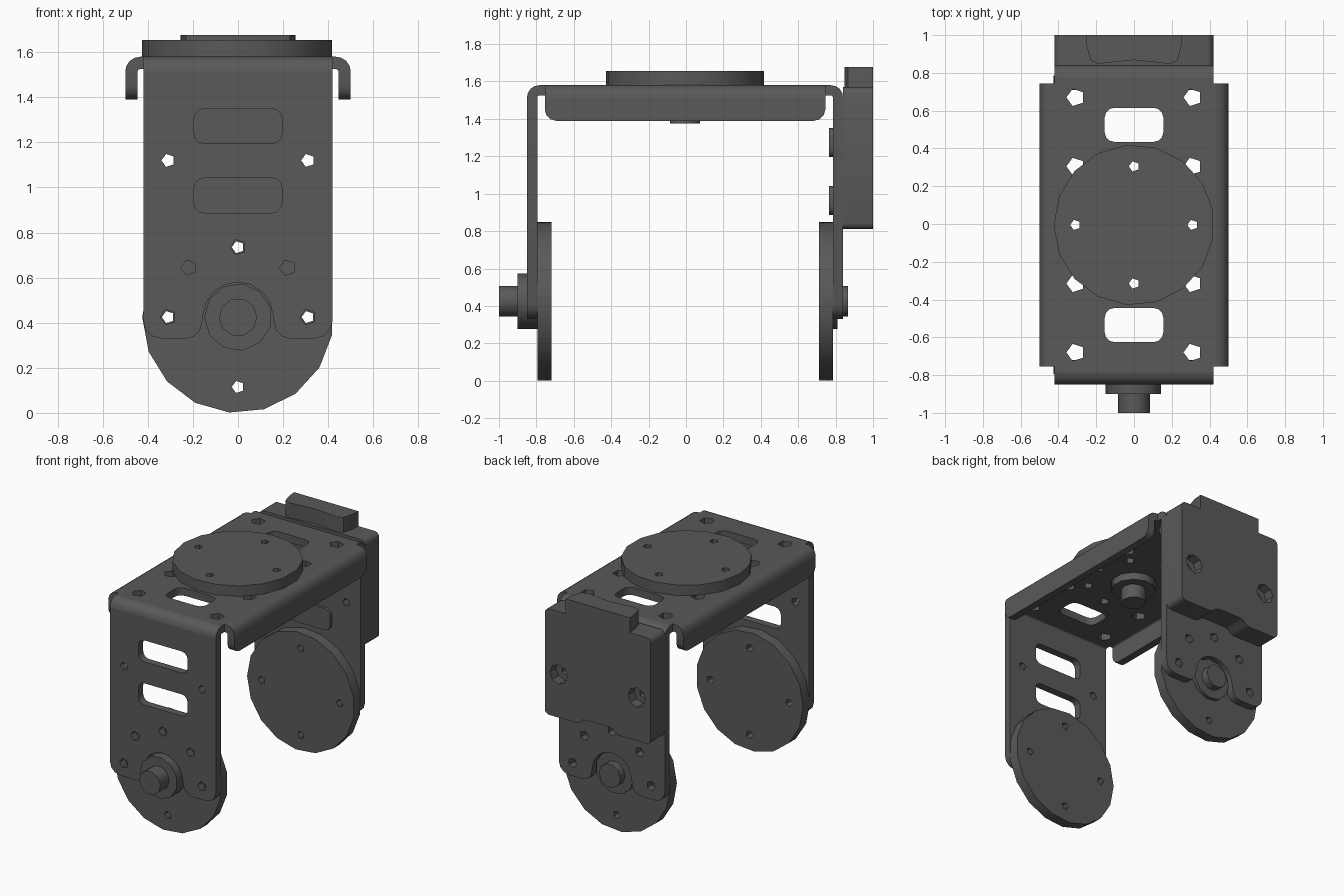
import bpy, bmesh
from math import sin, cos, pi, radians
from mathutils import Matrix

if "Cube" in bpy.data.objects:
    bpy.data.objects.remove(bpy.data.objects["Cube"])

AXES = {  # local (u, v, extrude) to world
    'Z': Matrix.Identity(4),
    'Y': Matrix(((1, 0, 0, 0), (0, 0, -1, 0), (0, 1, 0, 0), (0, 0, 0, 1))),
    'X': Matrix(((0, 0, 1, 0), (1, 0, 0, 0), (0, 1, 0, 0), (0, 0, 0, 1))),
}
CY, ZC = -0.005, 0.425      # bracket centre in y, pivot height
T = 0.055                   # sheet thickness
R, RI = 0.065, 0.01         # bend radii
PX, PY = 0.5 - R, 0.845 - R  # where the flat plate meets the bends
ZB = 1.58 - R               # where the bends meet flanges and arms

grey = bpy.data.materials.new("dark_metal")
grey.diffuse_color = (0.1, 0.1, 0.1, 1)
grey.use_nodes = True
grey.node_tree.nodes["Principled BSDF"].inputs["Base Color"].default_value = grey.diffuse_color


def solid(name, loops, a, b, axis):
    """Extrude a filled outline (first loop, then holes) from a to b along an axis."""
    cu = bpy.data.curves.new(name, 'CURVE')
    cu.dimensions, cu.fill_mode, cu.extrude = '2D', 'BOTH', abs(b - a) / 2
    for pts in loops:
        s = cu.splines.new('POLY')
        s.points.add(len(pts) - 1)
        for p, (u, v) in zip(s.points, pts):
            p.co = (u, v, 0, 1)
        s.use_cyclic_u = True
    tmp = bpy.data.objects.new(name + "_curve", cu)
    bpy.context.collection.objects.link(tmp)
    dg = bpy.context.evaluated_depsgraph_get()
    me = bpy.data.meshes.new_from_object(tmp.evaluated_get(dg))
    bpy.data.objects.remove(tmp)
    off = [0, 0, 0]
    off['XYZ'.index(axis)] = (a + b) / 2
    me.transform(Matrix.Translation(off) @ AXES[axis])
    bm = bmesh.new()
    bm.from_mesh(me)
    bmesh.ops.remove_doubles(bm, verts=bm.verts, dist=1e-5)
    bmesh.ops.recalc_face_normals(bm, faces=bm.faces)
    bm.to_mesh(me)
    bm.free()
    me.materials.clear()
    me.materials.append(grey)
    ob = bpy.data.objects.new(name, me)
    bpy.context.collection.objects.link(ob)
    bpy.ops.object.select_all(action='DESELECT')
    ob.select_set(True)
    bpy.context.view_layer.objects.active = ob
    bpy.ops.object.shade_smooth_by_angle(angle=radians(44))
    return ob


def ngon(u, v, r, n, start=pi):
    return [(u + r * cos(start + 2 * pi * i / n), v + r * sin(start + 2 * pi * i / n)) for i in range(n)]


def arc(u, v, r, a0, a1, n=4):
    return [(u + r * cos(radians(a0 + (a1 - a0) * i / n)),
             v + r * sin(radians(a0 + (a1 - a0) * i / n))) for i in range(n + 1)]


def rounded(u0, u1, v0, v1, r, n=3):
    return (arc(u1 - r, v1 - r, r, 0, 90, n) + arc(u0 + r, v1 - r, r, 90, 180, n)
            + arc(u0 + r, v0 + r, r, 180, 270, n) + arc(u1 - r, v0 + r, r, 270, 360, n))


def ring(u, v, count, step, r):
    return [ngon(u + 0.31 * cos(radians(i * step)), v + 0.31 * sin(radians(i * step)), r, 5)
            for i in range(count)]


def bend(c, z, sgn):
    """Quarter-round bend section around (c, z), turning outward in direction sgn."""
    pts = arc(0, 0, R, 0, 90, 4) + arc(0, 0, RI, 90, 0, 4)
    return [(c + sgn * u, z + v) for u, v in pts]


# top plate (notched corners) with slots, ring of holes and hub opening
holes = [ngon(0, CY, 0.155, 11)] + ring(0, CY, 8, 45, 0.036)
holes += [ngon(sx * 0.31, CY + y, 0.048, 5) for sx in (-1, 1) for y in (-0.675, -0.31, 0.31, 0.675)]
holes += [rounded(-0.155, 0.155, CY + y - 0.09, CY + y + 0.09, 0.05) for y in (-0.53, 0.53)]
edge = [(PX, -0.75), (PX, 0.75), (0.42, 0.75), (0.42, PY)]
edge = [(0.42, -PY), (0.42, -0.75)] + edge
plate = [(x, CY + y) for x, y in edge] + [(-x, CY + y) for x, y in reversed(edge)]
solid("top_plate", [plate] + holes, 1.58 - T, 1.58, 'Z')

# side flanges with bends
for side, s in (("left", -1), ("right", 1)):
    solid(side + "_flange_bend", [bend(s * PX, ZB, s)], CY - 0.75, CY + 0.75, 'Y')
    lip = [(CY - 0.75, ZB)] + arc(CY - 0.69, 1.45, 0.06, 180, 270, 3) \
        + arc(CY + 0.69, 1.45, 0.06, 270, 360, 3) + [(CY + 0.75, ZB)]
    solid(side + "_flange", [lip], s * (0.5 - T), s * 0.5, 'X')

# arms: forked lower edge around the hub, slots and holes
half = [(0.42, ZB)] + arc(0.34, 0.41, 0.08, 0, -90, 3) + arc(0.23, 0.40, 0.07, 270, 180, 3) \
    + arc(0, ZC, 0.155, 5, 90, 4)
arm = half + [(-x, z) for x, z in reversed(half[:-1])]
arm_holes = ring(0, ZC, 5, 45, 0.035) + [ngon(s * 0.31, 1.12, 0.03, 5) for s in (-1, 1)]
slots = [rounded(-0.195, 0.195, z, z + 0.155, 0.045) for z in (0.887, 1.195)]
for end, s in (("front", -1), ("back", 1)):
    solid(end + "_arm", [arm] + arm_holes + slots, CY + s * (0.845 - T), CY + s * 0.845, 'Y')
    solid(end + "_arm_bend", [bend(CY + s * PY, ZB, s)], -0.42, 0.42, 'X')


# mounting discs, each with hub and shaft
def disc(name, v, axis, y0, y1, y2, y3):
    solid(name + "_disc", [ngon(0, v, 0.425, 17)] + ring(0, v, 4, 90, 0.028), y0, y1, axis)
    solid(name + "_hub", [ngon(0, v, 0.15, 11)], y1, y2, axis)
    solid(name + "_shaft", [ngon(0, v, 0.085, 10)], y2, y3, axis)


disc("front", ZC, 'Y', -0.72, -0.795, -0.90, -1.0)
disc("back", ZC, 'Y', 0.71, 0.785, 0.81, 0.865)
disc("top", CY, 'Z', 1.655, 1.58, 1.475, 1.375)

# back housing: rounded block with bottom notch and counterbored screw holes
side = arc(0.385, 1.535, 0.035, 90, 0, 3) + arc(0.385, 0.845, 0.035, 0, -90, 3) \
    + [(0.17, 0.81), (0.145, 0.818), (0.12, 0.842), (0.09, 0.85)]
block = side + [(-x, z) for x, z in reversed(side)]
for name, r, y0, y1 in (("housing_inner", 0.03, 0.84, 0.93), ("housing_outer", 0.07, 0.93, 1.0)):
    solid(name, [block] + [ngon(s * 0.31, 1.12, r, 8 if r > 0.05 else 5) for s in (-1, 1)], y0, y1, 'Y')

# locating pegs filling the back arm slots
for i, slot in enumerate(slots):
    solid(f"housing_peg_{i + 1}", [slot], 0.765, 0.84, 'Y')

# tab on top of the housing
tab = [(0.255, 1.0), (0.25, 0.94), (0.23, 0.865), (0.19, 0.848), (0.0, 0.868)]
tab += [(-x, y) for x, y in reversed(tab[:-1])]
solid("housing_tab", [tab], 1.56, 1.677, 'Z')
